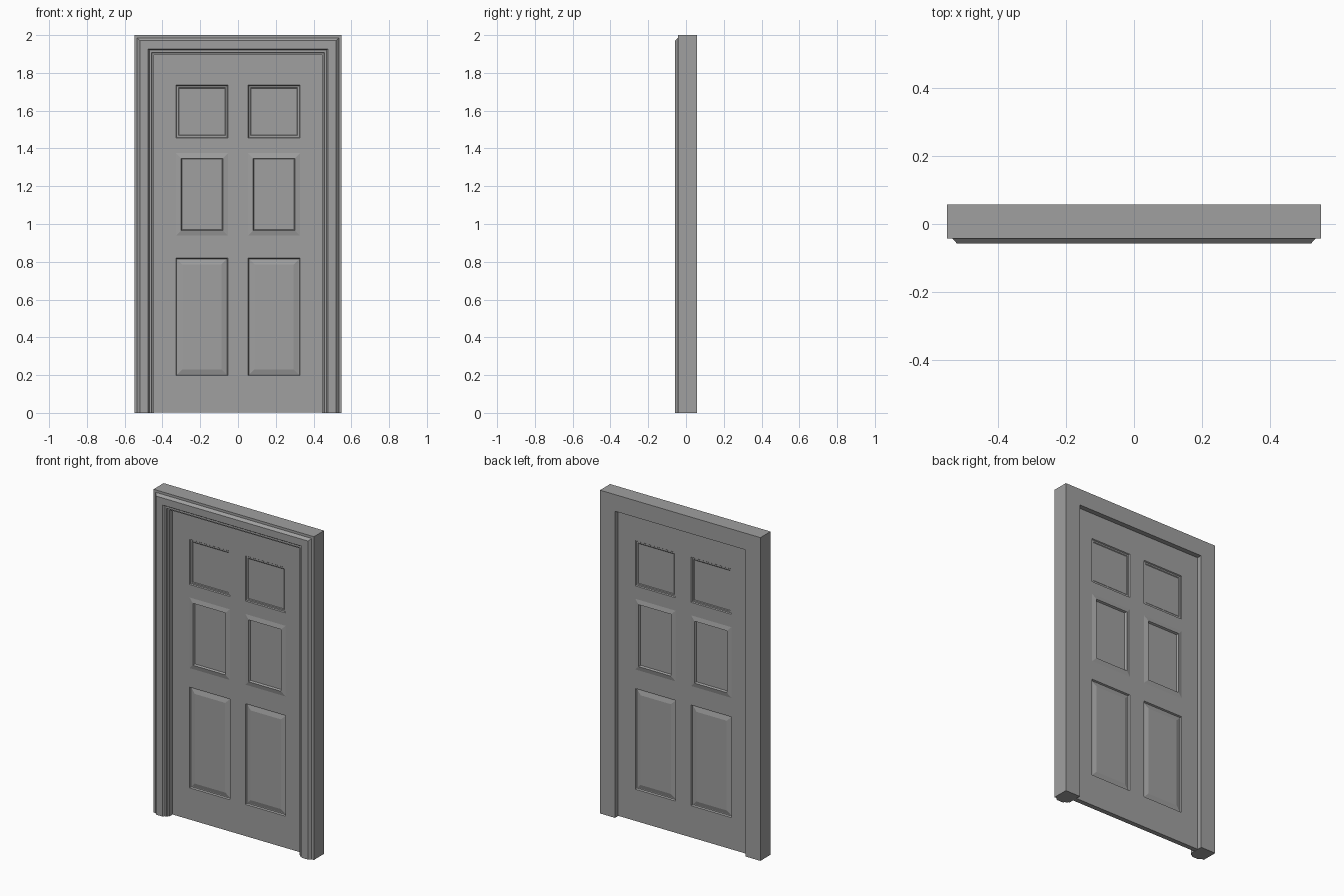
import bpy, bmesh

if "Cube" in bpy.data.objects:
    bpy.data.objects.remove(bpy.data.objects["Cube"])


def finish(bm, name):
    bmesh.ops.remove_doubles(bm, verts=bm.verts, dist=1e-5)
    bmesh.ops.recalc_face_normals(bm, faces=bm.faces)
    mesh = bpy.data.meshes.new(name)
    bm.to_mesh(mesh)
    bm.free()
    obj = bpy.data.objects.new(name, mesh)
    bpy.context.collection.objects.link(obj)
    return obj


# Frame: moulded profile (half-width, y) swept up, across and down
profile = [(.549, .057), (.549, -.042), (.534, -.042), (.52, -.057),
           (.476, -.057), (.469, -.046), (.457, -.046), (.454, -.034),
           (.446, -.034), (.446, .057)]
bm = bmesh.new()
rings = []
for sx, top in ((-1, 0), (-1, 1), (1, 1), (1, 0)):
    rings.append([bm.verts.new((sx * o, y, top * (o + 1.451))) for o, y in profile])
n = len(profile)
for a, b in zip(rings, rings[1:]):
    for i in range(n):
        j = (i + 1) % n
        bm.faces.new((a[i], a[j], b[j], b[i]))
bm.faces.new(rings[0])
bm.faces.new(rings[-1])
finish(bm, "door_frame")

# Leaf panels: (z low, z high) with steps of (inset, height from surface)
panels = [
    (.197, .82, [(.004, -.010), (.009, -.010), (.034, -.003)]),
    (.938, 1.375, [(.027, .006), (.032, -.006)]),
    (1.455, 1.735, [(.004, -.006), (.013, -.006), (.017, -.009)]),
]
xs = [-.448, -.329, -.053, .053, .329, .448]
zs = [.001] + [z for p in panels for z in p[:2]] + [1.899]
mid_y, half = .011, .015

bm = bmesh.new()


def rect(x0, x1, z0, z1, y):
    return [bm.verts.new((x, y, z)) for x, z in ((x0, z0), (x1, z0), (x1, z1), (x0, z1))]


# Both faces of the leaf
for side in (-1, 1):
    for i in range(len(xs) - 1):
        for k in range(len(zs) - 1):
            x0, x1, z0, z1 = xs[i], xs[i + 1], zs[k], zs[k + 1]
            ring = rect(x0, x1, z0, z1, mid_y + side * half)
            if i in (1, 3) and k % 2:
                for inset, h in panels[k // 2][2]:
                    inner = rect(x0 + inset, x1 - inset, z0 + inset, z1 - inset,
                                 mid_y + side * (half + h))
                    for e in range(4):
                        f = (e + 1) % 4
                        bm.faces.new((ring[e], ring[f], inner[f], inner[e]))
                    ring = inner
            bm.faces.new(ring)

# Edges of the leaf join the two faces
bmesh.ops.remove_doubles(bm, verts=bm.verts, dist=1e-5)
border = [e for e in bm.edges if e.is_boundary]
bmesh.ops.bridge_loops(bm, edges=border)
leaf = finish(bm, "door_leaf")

# Mid-grey paint
paint = bpy.data.materials.new("grey_paint")
paint.diffuse_color = (.35, .35, .35, 1)
paint.use_nodes = True
paint.node_tree.nodes["Principled BSDF"].inputs["Base Color"].default_value = paint.diffuse_color
for name in ("door_frame", "door_leaf"):
    bpy.data.objects[name].data.materials.append(paint)
